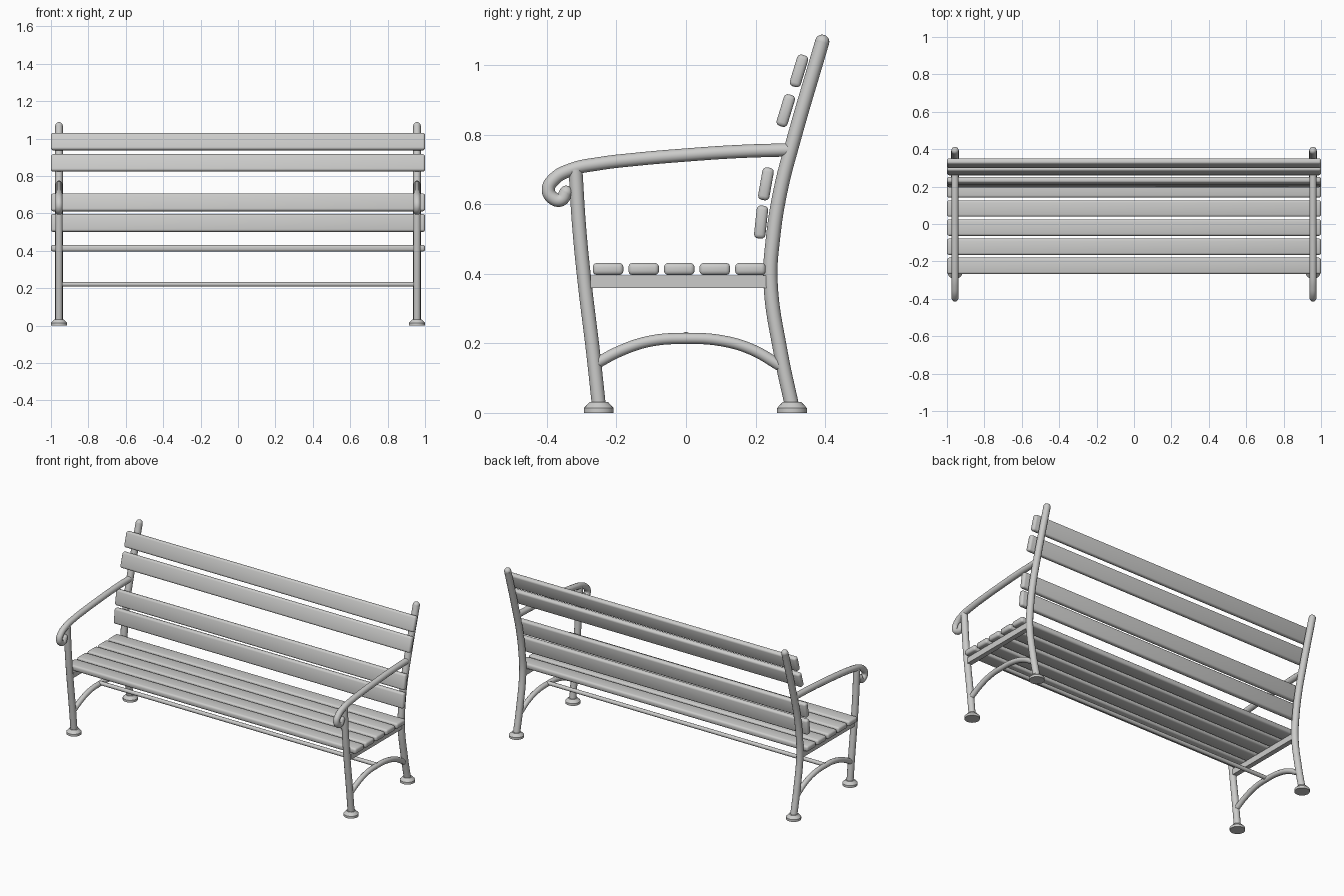
import bpy, math

cube = bpy.data.objects.get("Cube")
if cube:
    bpy.data.objects.remove(cube, do_unlink=True)

grey = bpy.data.materials.new("light_grey")
grey.use_nodes = True
colour = (0.6, 0.6, 0.59, 1)
grey.diffuse_color = colour
grey.node_tree.nodes["Principled BSDF"].inputs["Base Color"].default_value = colour

SIDE_X = 0.957


def finish(obj, name, angle=40):
    obj.name = name
    obj.data.name = name
    obj.data.materials.clear()
    obj.data.materials.append(grey)
    bpy.ops.object.select_all(action='DESELECT')
    obj.select_set(True)
    bpy.context.view_layer.objects.active = obj
    bpy.ops.object.shade_smooth_by_angle(angle=math.radians(angle))
    return obj


def tube(name, x, points, radius, tip=False):
    """Round tube through (y, z) points; tip rounds off the last end."""
    curve = bpy.data.curves.new(name + "_path", 'CURVE')
    curve.dimensions = '3D'
    curve.resolution_u = 8
    curve.bevel_depth = radius
    curve.bevel_resolution = 4
    curve.use_fill_caps = True
    spline = curve.splines.new('BEZIER')
    spline.bezier_points.add(len(points) - 1)
    for p, (y, z) in zip(spline.bezier_points, points):
        p.co = (x, y, z)
        p.handle_left_type = p.handle_right_type = 'AUTO'
    path = bpy.data.objects.new(name + "_path", curve)
    bpy.context.collection.objects.link(path)
    bpy.context.view_layer.update()
    mesh = bpy.data.meshes.new_from_object(
        path.evaluated_get(bpy.context.evaluated_depsgraph_get()))
    bpy.data.objects.remove(path, do_unlink=True)
    obj = bpy.data.objects.new(name, mesh)
    bpy.context.collection.objects.link(obj)
    finish(obj, name)
    if tip:
        bpy.ops.mesh.primitive_uv_sphere_add(
            segments=16, ring_count=10, radius=radius, location=(x, *points[-1]))
        finish(bpy.context.object, name + "_tip")


def board(name, x, y, z, size, lean=0, bevel=0.012):
    """Box with rounded edges, leaning back by some degrees."""
    bpy.ops.mesh.primitive_cube_add(size=1, location=(x, y, z))
    obj = bpy.context.object
    obj.scale = size
    bpy.ops.object.transform_apply(location=False, rotation=False, scale=True)
    obj.rotation_euler.x = -math.radians(lean)
    if bevel:
        mod = obj.modifiers.new("rounding", 'BEVEL')
        mod.width = bevel
        mod.segments = 3
        bpy.ops.object.modifier_apply(modifier=mod.name)
    finish(obj, name)


def foot(name, x, y):
    """Low flared disc under a leg."""
    bpy.ops.mesh.primitive_cylinder_add(vertices=20, radius=0.043, depth=0.014,
                                        location=(x, y, 0.007))
    finish(bpy.context.object, name + "_base")
    bpy.ops.mesh.primitive_cone_add(vertices=20, radius1=0.043, radius2=0.026,
                                    depth=0.018, location=(x, y, 0.023))
    finish(bpy.context.object, name + "_flare")


# Cast end frames
for side, x in (("left", SIDE_X), ("right", -SIDE_X)):
    tube(side + "_back_post", x,
         [(0.306, 0.015), (0.273, 0.17), (0.243, 0.38), (0.25, 0.5),
          (0.272, 0.64), (0.308, 0.78), (0.392, 1.068)], 0.0205, True)
    tube(side + "_front_leg", x,
         [(-0.25, 0.015), (-0.268, 0.18), (-0.29, 0.36), (-0.307, 0.53),
          (-0.318, 0.7)], 0.02)
    tube(side + "_armrest", x,
         [(0.3, 0.757), (0.15, 0.752), (0, 0.742), (-0.15, 0.729),
          (-0.25, 0.717), (-0.33, 0.7), (-0.38, 0.672), (-0.396, 0.642),
          (-0.383, 0.618), (-0.36, 0.613), (-0.345, 0.635)], 0.019, True)
    tube(side + "_arch_brace", x,
         [(-0.262, 0.14), (-0.19, 0.178), (-0.1, 0.207), (0, 0.214),
          (0.1, 0.208), (0.19, 0.182), (0.272, 0.135)], 0.016)
    board(side + "_seat_rail", x, -0.02, 0.378, (0.03, 0.51, 0.036), bevel=0)
    foot(side + "_front_foot", x, -0.251)
    foot(side + "_back_foot", x, 0.305)

# Long stretcher between the arches
bpy.ops.mesh.primitive_cylinder_add(vertices=12, radius=0.012, depth=2 * SIDE_X,
                                    location=(0, 0, 0.221),
                                    rotation=(0, math.pi / 2, 0))
finish(bpy.context.object, "stretcher")

# Seat slats
for i in range(5):
    board(f"seat_slat_{i + 1}", 0, -0.224 + 0.1023 * i, 0.414, (2, 0.088, 0.035))

# Backrest slats, following the lean of the posts
for i, (y, z, lean) in enumerate([(0.216, 0.549, 6), (0.23, 0.659, 10),
                                  (0.287, 0.87, 17), (0.325, 0.984, 17)]):
    board(f"back_slat_{i + 1}", 0, y, z, (2, 0.033, 0.095), lean)
